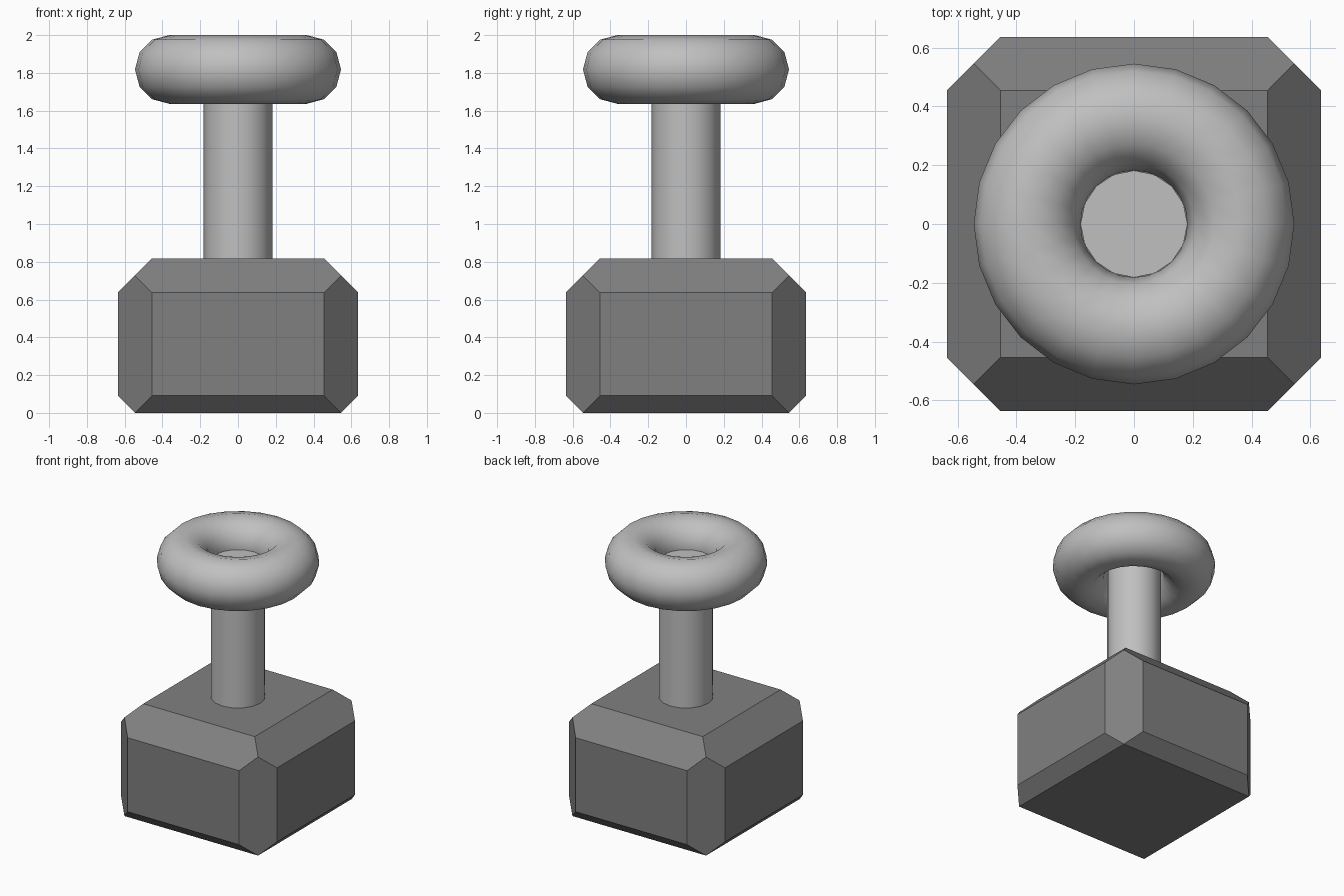
import bpy, bmesh, math
from mathutils import Vector

if "Cube" in bpy.data.objects:
    bpy.data.objects.remove(bpy.data.objects["Cube"])

U = 1 / 11  # design unit: the model is 22 units tall


def material(name, v):
    m = bpy.data.materials.new(name)
    m.diffuse_color = (v, v, v, 1)
    m.use_nodes = True
    m.node_tree.nodes["Principled BSDF"].inputs["Base Color"].default_value = m.diffuse_color
    return m


dark_grey = material("dark grey", 0.216)
silver = material("silver", 0.527)


def make(name, bm, mat, smooth=False):
    bmesh.ops.recalc_face_normals(bm, faces=bm.faces)
    me = bpy.data.meshes.new(name)
    bm.to_mesh(me)
    bm.free()
    me.materials.append(mat)
    ob = bpy.data.objects.new(name, me)
    bpy.context.collection.objects.link(ob)
    if smooth:
        bpy.ops.object.select_all(action='DESELECT')
        ob.select_set(True)
        bpy.context.view_layer.objects.active = ob
        bpy.ops.object.shade_smooth_by_angle(angle=math.radians(40))
    return ob


# Base block: a box with planes cutting chamfers off every edge
bm = bmesh.new()
bmesh.ops.create_cube(bm, size=1)
for v in bm.verts:
    v.co = Vector((v.co.x * 14, v.co.y * 14, (v.co.z + 0.5) * 9)) * U


def cut(point, normal):
    geom = bm.verts[:] + bm.edges[:] + bm.faces[:]
    res = bmesh.ops.bisect_plane(bm, geom=geom, dist=1e-5, plane_co=Vector(point) * U,
                                 plane_no=Vector(normal).normalized(), clear_outer=True)
    edges = [e for e in bm.edges if e.is_boundary]
    bmesh.ops.holes_fill(bm, edges=edges, sides=0)


for sx in (-1, 1):
    for sy in (-1, 1):
        cut((7 * sx, 5 * sy, 0), (sx, sy, 0))      # upright corners
for dx, dy in ((1, 0), (-1, 0), (0, 1), (0, -1)):
    cut((5 * dx, 5 * dy, 9), (dx, dy, 1))          # wide top chamfers
    cut((6 * dx, 6 * dy, 0), (dx, dy, -1))         # narrow bottom chamfers
bmesh.ops.remove_doubles(bm, verts=bm.verts, dist=1e-4)
make("base_block", bm, dark_grey)

# Handle post, ending inside the ring
bm = bmesh.new()
bmesh.ops.create_cone(bm, cap_ends=True, segments=16, radius1=2 * U, radius2=2 * U, depth=11 * U)
bmesh.ops.translate(bm, verts=bm.verts, vec=(0, 0, 14.5 * U))
make("handle_post", bm, silver, True)

# Ring grip on top: 24 segments around, 12-sided section
bm = bmesh.new()
N, M = 24, 12
rings = []
for i in range(N):
    a = 2 * math.pi * i / N
    ring = []
    for j in range(M):
        b = 2 * math.pi * j / M
        r = (4 + 2 * math.cos(b)) * U
        ring.append(bm.verts.new((r * math.cos(a), r * math.sin(a), (20 + 2 * math.sin(b)) * U)))
    rings.append(ring)
for i in range(N):
    p, q = rings[i], rings[(i + 1) % N]
    for j in range(M):
        k = (j + 1) % M
        bm.faces.new((p[j], q[j], q[k], p[k]))
make("ring_grip", bm, silver, True)
